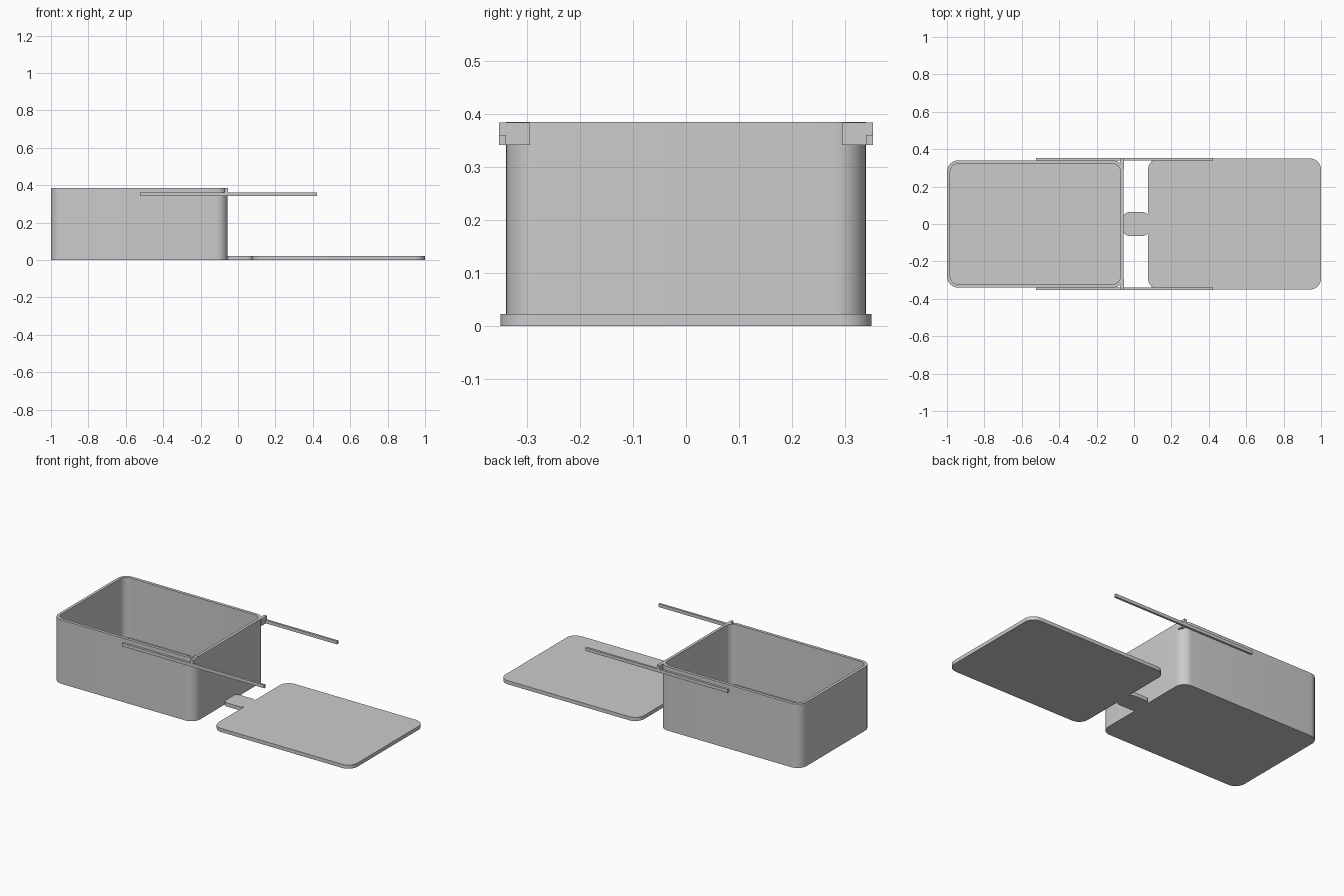
import bpy
import bmesh
from math import pi, cos, sin, radians

cube = bpy.data.objects.get("Cube")
if cube:
    bpy.data.objects.remove(cube, do_unlink=True)

GREY = (0.6, 0.6, 0.6, 1)
plastic = bpy.data.materials.new("grey plastic")
plastic.use_nodes = True
plastic.diffuse_color = GREY
plastic.node_tree.nodes["Principled BSDF"].inputs["Base Color"].default_value = GREY


def rounded_rect(x0, x1, y, r, steps=10):
    """Outline of a rounded rectangle, symmetric about y = 0."""
    corners = [(x1 - r, y - r), (x0 + r, y - r), (x0 + r, r - y), (x1 - r, r - y)]
    return [(cx + r * cos(a), cy + r * sin(a))
            for q, (cx, cy) in enumerate(corners)
            for a in [(q + i / steps) * pi / 2 for i in range(steps + 1)]]


def loft(name, rings):
    """Join (outline, height) rings in order and cap both ends."""
    bm = bmesh.new()
    loops = [[bm.verts.new((x, y, z)) for x, y in outline] for outline, z in rings]
    for a, b in zip(loops, loops[1:]):
        n = len(a)
        for i in range(n):
            j = (i + 1) % n
            bm.faces.new((a[i], a[j], b[j], b[i]))
    bm.faces.new(loops[0])
    bm.faces.new(loops[-1])
    bmesh.ops.recalc_face_normals(bm, faces=bm.faces)
    mesh = bpy.data.meshes.new(name)
    bm.to_mesh(mesh)
    bm.free()
    mesh.materials.append(plastic)
    obj = bpy.data.objects.new(name, mesh)
    bpy.context.collection.objects.link(obj)
    bpy.ops.object.select_all(action="DESELECT")
    obj.select_set(True)
    bpy.context.view_layer.objects.active = obj
    bpy.ops.object.shade_smooth_by_angle(angle=radians(30))
    return obj


def block(name, x0, x1, y0, y1, z0, z1):
    outline = [(x0, y0), (x1, y0), (x1, y1), (x0, y1)]
    return loft(name, [(outline, z0), (outline, z1)])


# Open box with wall thickness and a floor
HEIGHT, THICK = 0.385, 0.022
outer = rounded_rect(-1, -0.055, 0.34, 0.06)
inner = rounded_rect(-0.983, -0.072, 0.322, 0.043)
loft("box", [(outer, 0), (outer, HEIGHT), (inner, HEIGHT), (inner, THICK)])

# Flat lid lying beside the box, joined by a rounded tab
lid = rounded_rect(0.075, 1, 0.351, 0.06)
loft("lid", [(lid, 0), (lid, THICK)])
tab = rounded_rect(-0.057, 0.078, 0.063, 0.028)
loft("hinge_tab", [(tab, 0), (tab, THICK)])

# Side rails and the corner brackets that hold them
for side, s in (("left", -1), ("right", 1)):
    block(side + "_rail", -0.525, 0.422, s * 0.34, s * 0.353, 0.342, 0.361)
    block(side + "_bracket", -0.071, -0.053, s * 0.295, s * 0.353, 0.342, 0.384)
